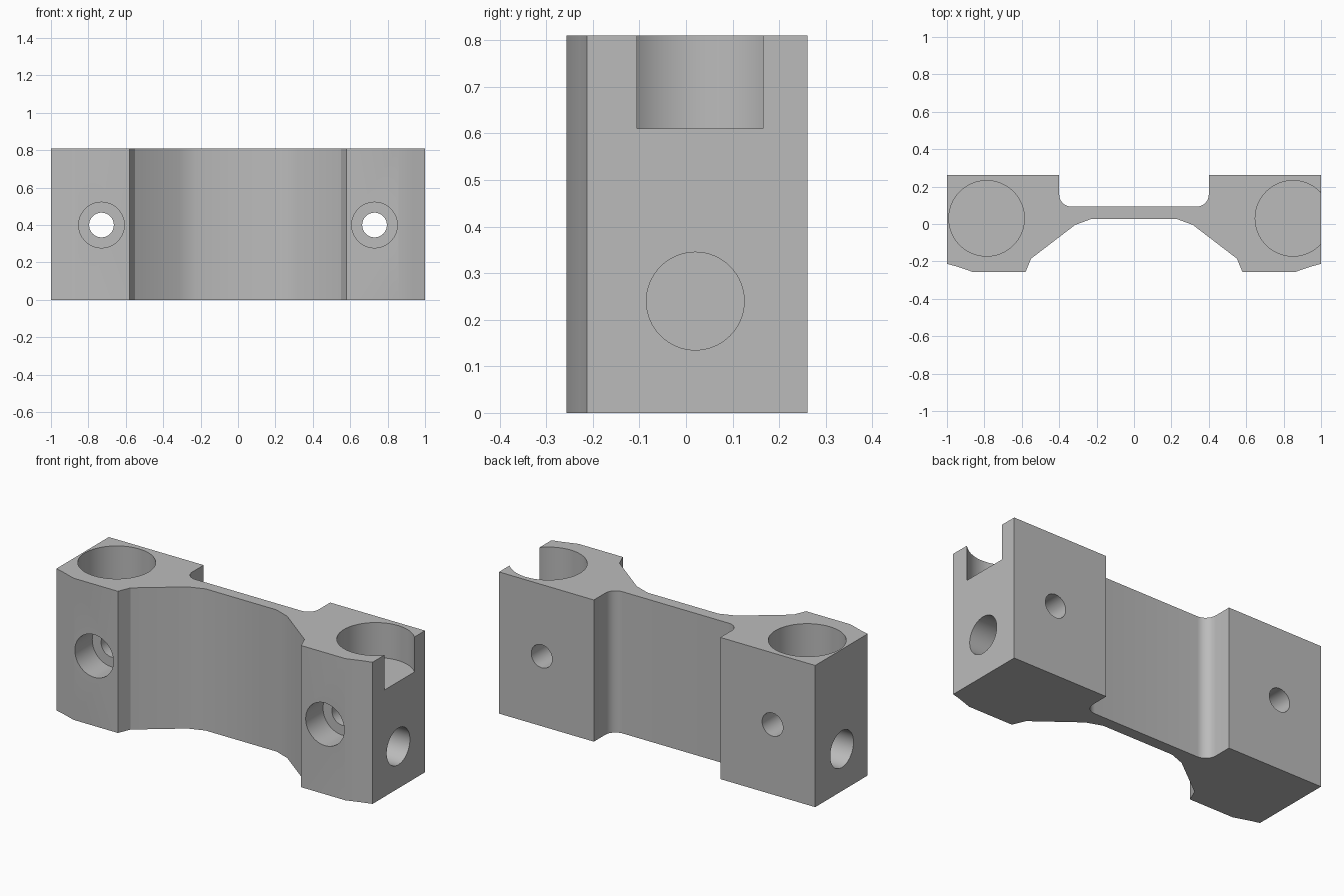
import bpy
import bmesh
import math
from mathutils import Vector

if "Cube" in bpy.data.objects:
    bpy.data.objects.remove(bpy.data.objects["Cube"], do_unlink=True)

HEIGHT = 0.81
BORE_FLOOR = 0.61

grey = bpy.data.materials.new("plain grey")
grey.use_nodes = True
colour = (0.5, 0.5, 0.5, 1)
grey.diffuse_color = colour
grey.node_tree.nodes["Principled BSDF"].inputs["Base Color"].default_value = colour


def extruded(name, outline, height):
    """Raise a flat outline into a solid standing on the ground."""
    bm = bmesh.new()
    base = bm.faces.new([bm.verts.new((x, y, 0)) for x, y in outline])
    top = bmesh.ops.extrude_face_region(bm, geom=[base])["geom"]
    verts = [v for v in top if isinstance(v, bmesh.types.BMVert)]
    bmesh.ops.translate(bm, verts=verts, vec=(0, 0, height))
    bmesh.ops.recalc_face_normals(bm, faces=bm.faces)
    mesh = bpy.data.meshes.new(name)
    bm.to_mesh(mesh)
    bm.free()
    ob = bpy.data.objects.new(name, mesh)
    bpy.context.collection.objects.link(ob)
    mesh.materials.append(grey)
    return ob


def drill(target, start, end, radius):
    """Cut a round hole running from start to end."""
    start, end = Vector(start), Vector(end)
    axis = end - start
    bpy.ops.mesh.primitive_cylinder_add(
        vertices=64, radius=radius, depth=axis.length, location=(start + end) / 2,
        rotation=axis.to_track_quat("Z", "Y").to_euler())
    cutter = bpy.context.object
    cutter.name = "hole_cutter"
    cutter.hide_render = True
    cutter.data.materials.append(grey)
    mod = target.modifiers.new("hole", "BOOLEAN")
    mod.operation = "DIFFERENCE"
    mod.solver = "EXACT"
    mod.object = cutter
    bpy.context.view_layer.objects.active = target
    bpy.ops.object.modifier_apply(modifier=mod.name)
    bpy.data.objects.remove(cutter, do_unlink=True)


# Half of the plan outline: web front, flared arm, end block, rounded rear corner
half = [(0.225, 0.028), (0.315, -0.005), (0.55, -0.185), (0.58, -0.257),
        (0.86, -0.257), (0.945, -0.228), (1, -0.213), (1, 0.261), (0.4, 0.261)]
fillet = 0.065
for i in range(9):
    a = math.pi / 2 * i / 8
    half.append((0.4 - fillet + fillet * math.cos(a),
                 0.093 + fillet - fillet * math.sin(a)))
outline = half + [(-x, y) for x, y in reversed(half)]
bracket = extruded("bracket_body", outline, HEIGHT)

# Top bores; the one at +x breaks through the end wall
for x in (-0.788, 0.85):
    drill(bracket, (x, 0.03, BORE_FLOOR), (x, 0.03, 1), 0.202)

# Counterbored screw holes and blind end holes
for s in (-1, 1):
    drill(bracket, (s * 0.73, -0.4, 0.4), (s * 0.73, -0.1, 0.4), 0.122)
    drill(bracket, (s * 0.73, -0.4, 0.4), (s * 0.73, 0.4, 0.4), 0.066)
    drill(bracket, (s * 1.2, 0.02, 0.24), (s * 0.6, 0.02, 0.24), 0.105)

bpy.ops.object.select_all(action="DESELECT")
bracket.select_set(True)
bpy.context.view_layer.objects.active = bracket
bpy.ops.object.shade_smooth_by_angle(angle=math.radians(25))
